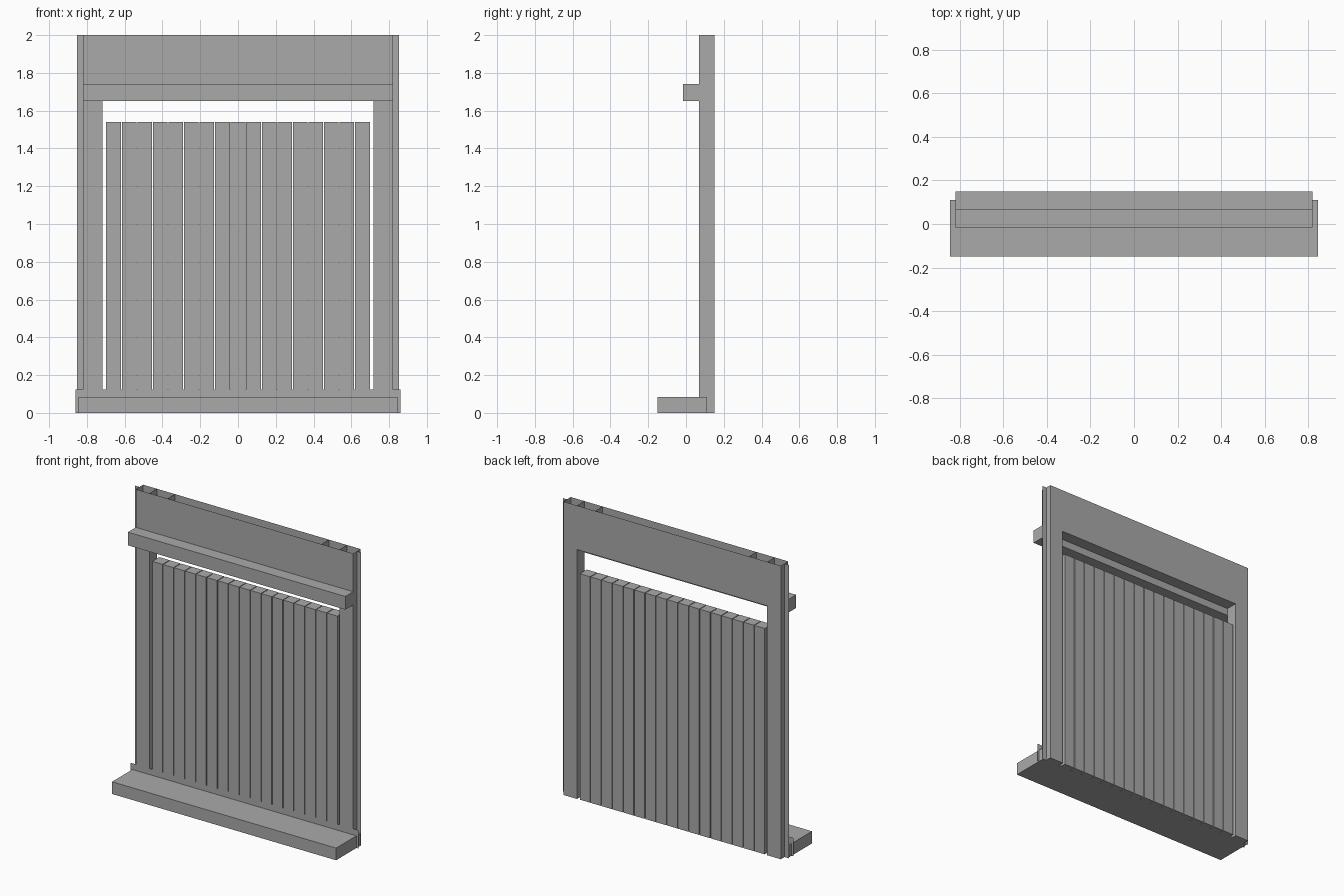
import bpy
import bmesh
from mathutils import Vector

cube = bpy.data.objects.get("Cube")
if cube:
    bpy.data.objects.remove(cube, do_unlink=True)

GREY = (0.4, 0.4, 0.4, 1)
mat = bpy.data.materials.new("plain grey")
mat.use_nodes = True
mat.diffuse_color = GREY
mat.node_tree.nodes["Principled BSDF"].inputs["Base Color"].default_value = GREY

SIDES = {"-x": (-1, 0, 0), "+x": (1, 0, 0), "-y": (0, -1, 0),
         "+y": (0, 1, 0), "-z": (0, 0, -1), "+z": (0, 0, 1)}


def box(name, x, y, z, keep=tuple(SIDES)):
    """Box between the given ranges, made of only the kept sides."""
    bm = bmesh.new()
    bmesh.ops.create_cube(bm, size=1)
    bm.normal_update()
    kept = [Vector(SIDES[k]) for k in keep]
    drop = [f for f in bm.faces if not any(f.normal.dot(k) > 0.9 for k in kept)]
    bmesh.ops.delete(bm, geom=drop, context="FACES")
    for v in bm.verts:
        v.co = [r[0] + (c + 0.5) * (r[1] - r[0]) for c, r in zip(v.co, (x, y, z))]
    mesh = bpy.data.meshes.new(name)
    bm.to_mesh(mesh)
    bm.free()
    mesh.materials.append(mat)
    obj = bpy.data.objects.new(name, mesh)
    bpy.context.collection.objects.link(obj)
    return obj


FRONT, BACK, MID = 0.07, 0.15, 0.11
OUTER, INNER = 0.82, 0.717
HEAD = 1.70
depth = (FRONT, BACK)

# Hollow jambs, side fins and inner dividers
for side, s in (("left", 1), ("right", -1)):
    span = sorted((s * INNER, s * OUTER))
    box(side + "_jamb", span, depth, (0, 2), ("-x", "+x", "-y", "+y", "-z"))
    box(side + "_jamb_floor", span, depth, (HEAD, HEAD), ("-z",))
    fin = sorted((s * OUTER, s * 0.852))
    box(side + "_fin", fin, (MID, MID), (0, 2), ("-y",))
    box(side + "_divider", (s * 0.58, s * 0.58), depth, (HEAD, 2), ("+x",))

# Hollow lintel, open at the top
box("lintel", (-INNER, INNER), depth, (HEAD, 2), ("-y", "+y", "-z"))

# Ledge, sill and the upstand behind the sill
box("ledge", (-OUTER, OUTER), (-0.015, FRONT), (1.65, 1.74))
box("sill", (-0.845, 0.845), (-0.15, MID), (0, 0.083))
box("sill_upstand", (-0.86, 0.86), (0.069, 0.069), (0, 0.125), ("-y",))

# Row of upright slats
COUNT, EDGE, GAP = 17, 0.70, 0.005
pitch = 2 * EDGE / COUNT
for i in range(COUNT):
    x = -EDGE + i * pitch
    box(f"slat_{i + 1}", (x + GAP / 2, x + pitch - GAP / 2), (0.073, 0.148), (0, 1.54))
